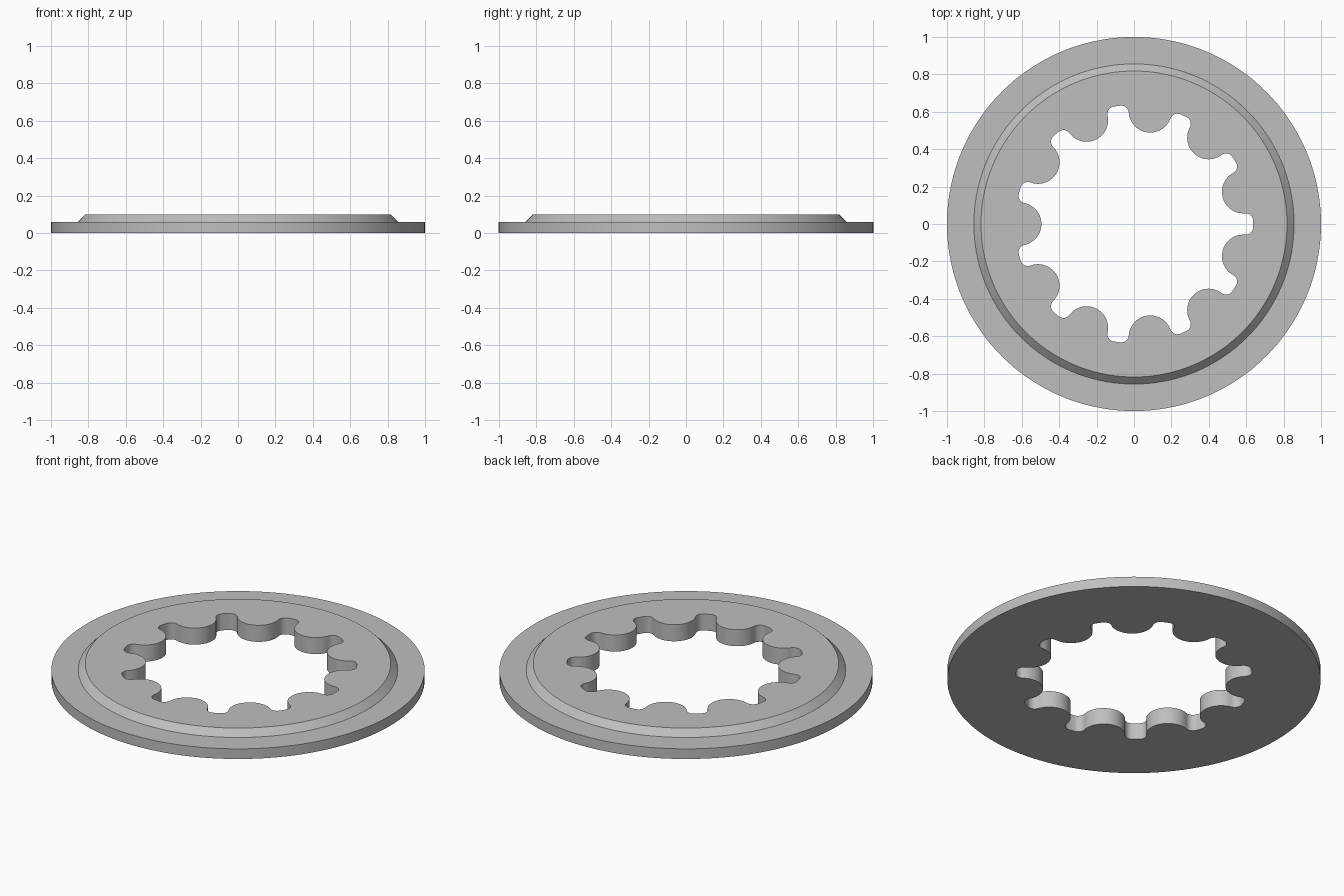
import bpy
import bmesh
from math import sin, cos, pi, atan2, acos, radians

cube = bpy.data.objects.get("Cube")
if cube:
    bpy.data.objects.remove(cube)

TEETH = 11
HEIGHT = 0.098
PITCH = 2 * pi / TEETH


def polar(r, a):
    return complex(r * cos(a), r * sin(a))


def arc(centre, r, a0, a1, steps):
    return [centre + polar(r, a0 + (a1 - a0) * i / steps) for i in range(steps + 1)]


def circle(r, steps=144):
    return [polar(r, 2 * pi * i / steps) for i in range(steps)]


def lobed_outline(lobe_ring=0.61, lobe_r=0.115, root_r=0.637, fillet=0.04):
    """Rounded lobes joined by fillets that run tangent to the slot root."""
    ring = root_r - fillet
    spread = acos((ring**2 + lobe_ring**2 - (lobe_r + fillet)**2) / (2 * ring * lobe_ring))
    offset = PITCH / 2 - spread
    f, lobe = polar(ring, offset), polar(lobe_ring, PITCH / 2)
    toward = atan2((lobe - f).imag, (lobe - f).real)
    half = arc(f, fillet, offset, toward, 8)
    half += arc(lobe, lobe_r, toward + pi, pi + PITCH / 2, 14)[1:]
    # mirror about the slot axis; the lobe tip is shared with the next slot
    tooth = [p.conjugate() for p in reversed(half[:-1])] + half
    return [p * polar(1, k * PITCH) for k in range(TEETH) for p in tooth]


bm = bmesh.new()


def loop(points, z):
    verts = [bm.verts.new((p.real, p.imag, z)) for p in points]
    edges = [bm.edges.new((a, b)) for a, b in zip(verts, verts[1:] + verts[:1])]
    return verts, edges


def wall(low, high):
    a, b = low[0], high[0]
    for i in range(len(a)):
        bm.faces.new((a[i - 1], a[i], b[i], b[i - 1]))


# Outer flange, step and chamfer
profile = [(1, 0), (1, 0.06), (0.856, 0.06), (0.818, HEIGHT)]
rings = [loop(circle(r), z) for r, z in profile]
for low, high in zip(rings, rings[1:]):
    wall(low, high)

# Lobed bore
bore = [loop(lobed_outline(), z) for z in (0, HEIGHT)]
wall(*bore)

# Flat bottom and top around the bore
for outer, inner, up in ((rings[0], bore[0], -1), (rings[-1], bore[1], 1)):
    bmesh.ops.triangle_fill(bm, use_beauty=True, use_dissolve=False,
                            edges=outer[1] + inner[1], normal=(0, 0, up))
bmesh.ops.recalc_face_normals(bm, faces=bm.faces[:])

mesh = bpy.data.meshes.new("lobed_ring")
bm.to_mesh(mesh)
bm.free()
ring_obj = bpy.data.objects.new("lobed_ring", mesh)
bpy.context.collection.objects.link(ring_obj)

# Plain grey metal
grey = bpy.data.materials.new("plain_grey")
grey.use_nodes = True
colour = (0.52, 0.52, 0.52, 1)
grey.diffuse_color = colour
grey.node_tree.nodes["Principled BSDF"].inputs["Base Color"].default_value = colour
mesh.materials.append(grey)

bpy.ops.object.select_all(action="DESELECT")
ring_obj.select_set(True)
bpy.context.view_layer.objects.active = ring_obj
bpy.ops.object.shade_smooth_by_angle(angle=radians(30))
